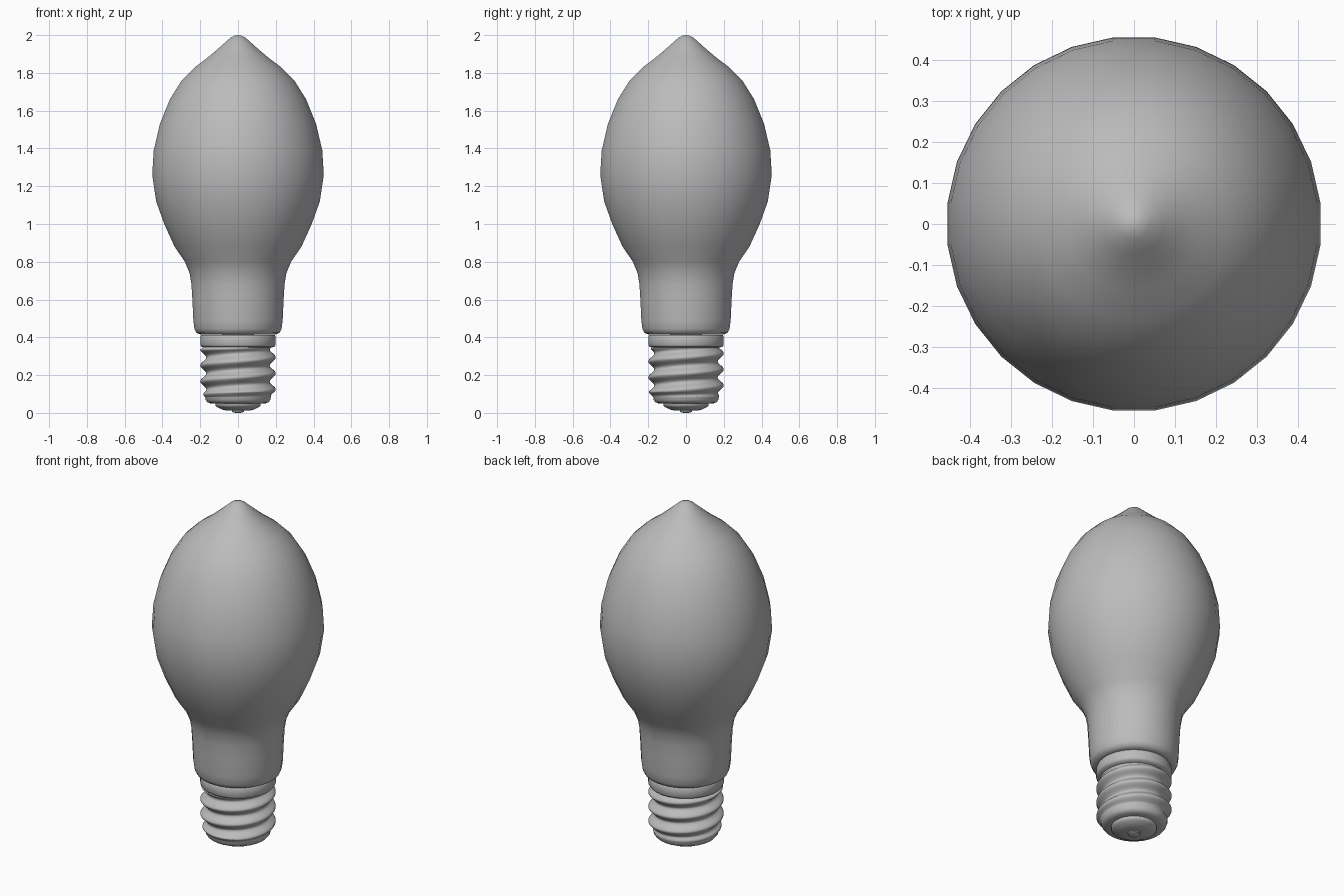
import bpy, math

if "Cube" in bpy.data.objects:
    bpy.data.objects.remove(bpy.data.objects["Cube"])

SIDES = 28
GREY = (0.5, 0.5, 0.5, 1.0)

mat = bpy.data.materials.new("plain_grey")
mat.use_nodes = True
mat.diffuse_color = GREY
mat.node_tree.nodes["Principled BSDF"].inputs["Base Color"].default_value = GREY


def surface(name, rings, sharp=40):
    """Skin a list of rings; a ring of one point closes an end."""
    verts, faces, starts = [], [], []
    for ring in rings:
        starts.append(len(verts))
        verts += ring
    for k in range(len(rings) - 1):
        a, b = starts[k], starts[k + 1]
        na, nb = len(rings[k]), len(rings[k + 1])
        n = max(na, nb)
        for i in range(n):
            j = (i + 1) % n
            if na == 1:
                faces.append((a, b + j, b + i))
            elif nb == 1:
                faces.append((a + i, a + j, b))
            else:
                faces.append((a + i, a + j, b + j, b + i))
    mesh = bpy.data.meshes.new(name)
    mesh.from_pydata(verts, [], faces)
    mesh.materials.append(mat)
    obj = bpy.data.objects.new(name, mesh)
    bpy.context.collection.objects.link(obj)
    bpy.ops.object.select_all(action="DESELECT")
    obj.select_set(True)
    bpy.context.view_layer.objects.active = obj
    bpy.ops.object.shade_smooth_by_angle(angle=math.radians(sharp))
    return obj


def ring(radius, z, sides=SIDES):
    """Circle of points; radius may be a function of the angle."""
    points = []
    for i in range(sides):
        a = 2 * math.pi * (i + 0.5) / sides
        r = radius(a) if callable(radius) else radius
        points.append((r * math.cos(a), r * math.sin(a), z))
    return points


def lathe(name, profile, sharp=40):
    return surface(name, [ring(r, z) if r else [(0, 0, z)] for r, z in profile], sharp)


# Glass envelope: neck, swelling body and pointed tip
lathe("glass_bulb", [
    (0, 0.415), (0.2, 0.415), (0.222, 0.424), (0.232, 0.445), (0.238, 0.49),
    (0.243, 0.6), (0.248, 0.68), (0.258, 0.74), (0.283, 0.8), (0.338, 0.88),
    (0.393, 1.0), (0.436, 1.12), (0.457, 1.26), (0.449, 1.39), (0.416, 1.53),
    (0.363, 1.66), (0.3, 1.76), (0.23, 1.83), (0.165, 1.878), (0.115, 1.92),
    (0.072, 1.958), (0.038, 1.988), (0.015, 1.998), (0, 2.0)], 60)

# Plain metal collar above the thread
lathe("base_collar", [(0.17, 0.345), (0.195, 0.35), (0.201, 0.36),
                      (0.201, 0.402), (0.196, 0.412), (0, 0.415)], 60)

# Screw shell: helical wave that fades out at both ends
PITCH, LOW, HIGH, ROWS = 0.085, 0.085, 0.355, 72


def thread_ring(z):
    fade = min(1, (z - LOW) / 0.025, (HIGH - z) / 0.02)

    def radius(a):
        wave = math.cos(2 * math.pi * (z - 0.294) / PITCH - a)
        return 0.176 + fade * (0.008 + 0.016 * wave)
    return ring(radius, z, 2 * SIDES)


surface("screw_thread", [thread_ring(LOW + (HIGH - LOW) * k / ROWS)
                         for k in range(ROWS + 1)], 60)

# Rounded lower edge of the shell
lathe("shell_bottom", [(0, 0.05), (0.145, 0.05), (0.162, 0.056),
                       (0.172, 0.068), (0.176, 0.09)], 60)

# Insulator disc and the contact button under it
lathe("insulator", [(0, 0.012), (0.06, 0.012), (0.085, 0.018), (0.112, 0.031),
                    (0.121, 0.04), (0.121, 0.055)], 50)
lathe("contact_button", [(0, 0), (0.022, 0.001), (0.032, 0.006), (0.034, 0.015)], 50)
